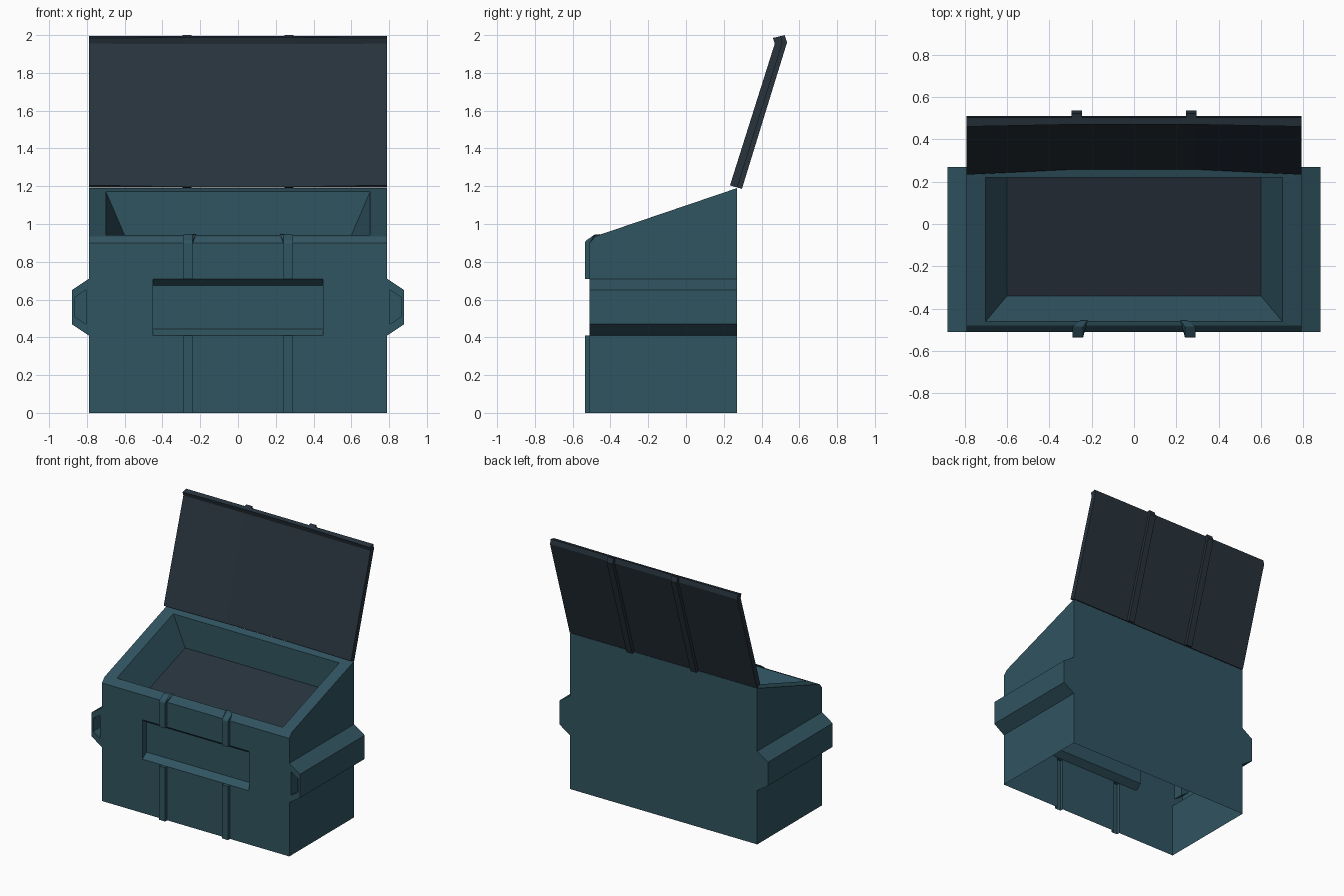
import bpy, bmesh

if "Cube" in bpy.data.objects:
    bpy.data.objects.remove(bpy.data.objects["Cube"])


def material(name, rgb):
    m = bpy.data.materials.new(name)
    m.diffuse_color = (*rgb, 1)
    m.use_nodes = True
    m.node_tree.nodes["Principled BSDF"].inputs["Base Color"].default_value = m.diffuse_color
    return m


TEAL = material("teal_paint", (0.030, 0.089, 0.118))
DARK = material("dark_plastic", (0.021, 0.033, 0.046))


def make_object(name, faces, mats=(TEAL,), hull=False):
    """Build a mesh from faces given as point lists, welded where they meet."""
    bm = bmesh.new()
    verts = {}

    def vert(p):
        k = tuple(round(c, 4) for c in p)
        if k not in verts:
            verts[k] = bm.verts.new(k)
        return verts[k]
    for f in faces:
        idx = 0
        if isinstance(f, tuple):
            f, idx = f
        vs = [vert(p) for p in f]
        if not hull:
            bm.faces.new(vs).material_index = idx
    if hull:
        bmesh.ops.convex_hull(bm, input=bm.verts)
    bmesh.ops.recalc_face_normals(bm, faces=bm.faces)
    me = bpy.data.meshes.new(name)
    bm.to_mesh(me)
    bm.free()
    for m in mats:
        me.materials.append(m)
    ob = bpy.data.objects.new(name, me)
    bpy.context.collection.objects.link(ob)
    return ob


W, F, B = 0.79, -0.51, 0.27        # half width, front, back
RIB = -0.535                       # front of the ribs
Z1, Z2, ZF = 0.41, 0.71, 0.90      # band for tray and pockets, front top
RF, RZ, BZ = -0.48, 0.935, 1.19    # rim front edge, its height, back height
xs = [-W, -.45, -.29, -.24, .24, .29, .45, W]
faces = []

# front sheet, with hollow ribs pressed outwards
for z0, z1 in ((0, Z1), (Z2, ZF)):
    for a, b in zip(xs, xs[1:]):
        if abs(abs(a + b) / 2 - .265) < .01:
            faces.append([(a, RIB, z0), (b, RIB, z0), (b, RIB, z1), (a, RIB, z1)])
            for x in (a, b):
                faces.append([(x, F, z0), (x, RIB, z0), (x, RIB, z1), (x, F, z1)])
            z = Z1 if z0 == 0 else Z2
            faces.append([(a, F, z), (b, F, z), (b, RIB, z), (a, RIB, z)])
        else:
            faces.append([(a, F, z0), (b, F, z0), (b, F, z1), (a, F, z1)])
for s in (-1, 1):
    faces.append([(s * W, F, Z1), (s * .45, F, Z1), (s * .45, F, Z2), (s * W, F, Z2)])

# recessed tray in the front
ty, tz1, tz2 = -.46, .445, .675
for z, t in ((Z1, tz1), (Z2, tz2)):
    faces.append([(x, F, z) for x in xs[1:-1]] + [(.45, ty, t), (-.45, ty, t)])
faces.append([(-.45, ty, tz1), (.45, ty, tz1), (.45, ty, tz2), (-.45, ty, tz2)])
for x in (-.45, .45):
    faces.append([(x, F, Z1), (x, ty, tz1), (x, ty, tz2), (x, F, Z2)])

# chamfer along the front of the rim
faces.append([(x, F, ZF) for x in xs] + [(W, RF, RZ), (-W, RF, RZ)])

# side walls with fork pockets
pocket = [(W, Z1), (.88, .47), (.88, .65), (W, Z2)]
mouth = [(.805, .47), (.865, .51), (.865, .61), (.805, .65)]
for s in (-1, 1):
    faces.append([(s * W, F, 0), (s * W, B, 0), (s * W, B, Z1), (s * W, F, Z1)])
    faces.append([(s * W, F, Z2), (s * W, B, Z2), (s * W, B, BZ),
                  (s * W, RF, RZ), (s * W, F, ZF)])
    for (x0, z0), (x1, z1) in zip(pocket, pocket[1:]):
        faces.append([(s * x0, F, z0), (s * x0, B, z0), (s * x1, B, z1), (s * x1, F, z1)])
    for i in range(4):
        (a, c), (b, d) = pocket[i], pocket[(i + 1) % 4]
        (e, g), (h, k) = mouth[i], mouth[(i + 1) % 4]
        faces.append([(s * a, F, c), (s * b, F, d), (s * h, F, k), (s * e, F, g)])
        faces.append([(s * e, F, g), (s * h, F, k), (s * h, F + .08, k), (s * e, F + .08, g)])
    faces.append([(s * x, F + .08, z) for x, z in mouth])

# back wall, including the pocket ends
half = [(W, 0)] + pocket + [(W, BZ)]
faces.append([(x, B, z) for x, z in half] + [(-x, B, z) for x, z in reversed(half)])

# sloping rim, hopper walls and dark floor
outer = [(-W, RF, RZ), (W, RF, RZ), (W, B, BZ), (-W, B, BZ)]
rim = [(-.7, -.46, .942), (.7, -.46, .942), (.7, .22, 1.173), (-.7, .22, 1.173)]
floor = [(-.6, -.34, .75), (.6, -.34, .75), (.6, .22, .94), (-.6, .22, .94)]
for i in range(4):
    j = (i + 1) % 4
    faces.append([outer[i], outer[j], rim[j], rim[i]])
    faces.append([rim[i], rim[j], floor[j], floor[i]])
faces.append((floor, 1))
make_object("container_body", faces, (TEAL, DARK))

# rib ends folded over the rim
for s, side in ((-1, "left"), (1, "right")):
    pts = [(s * x, y, z) for x, y, z in (
        (.24, RIB, ZF), (.29, RIB, ZF), (.24, F, ZF), (.29, F, ZF),
        (.24, -.53, .912), (.29, -.53, .912), (.22, -.455, .946), (.25, -.455, .946),
        (.24, -.485, .943), (.29, -.485, .943))]
    make_object(side + "_rib_hook", [pts], hull=True)

# open lid: cross-sections (y, z) across the width, dished in the middle
edge = [(.233, 1.205), (.47, 1.955), (.46, 1.985), (.502, 1.995), (.51, 1.958), (.272, 1.193)]
middle = [(.258, 1.197), (.48, 1.952), (.47, 1.987)] + edge[3:]
sections = [(-W, edge), (-.28, middle), (.28, middle), (W, edge)]
lid = []
for (x0, p), (x1, q) in zip(sections, sections[1:]):
    for i in range(6):
        j = (i + 1) % 6
        lid.append([(x0, *p[i]), (x1, *q[i]), (x1, *q[j]), (x0, *p[j])])
for x in (-W, W):
    lid.append([(x, *p) for p in edge])
make_object("lid", lid, (DARK,))

# ribs on the back of the lid
rib = [(.268, 1.194), (.50, 1.958), (.49, 1.99), (.522, 2.0), (.535, 1.962), (.296, 1.186)]
for s, side in ((-1, "left"), (1, "right")):
    x0, x1 = s * .245, s * .295
    f = [[(x, *p) for p in rib] for x in (x0, x1)]
    f += [[(x0, *rib[i]), (x1, *rib[i]), (x1, *rib[(i + 1) % 6]), (x0, *rib[(i + 1) % 6])]
          for i in range(6)]
    make_object(side + "_lid_rib", f, (DARK,))
